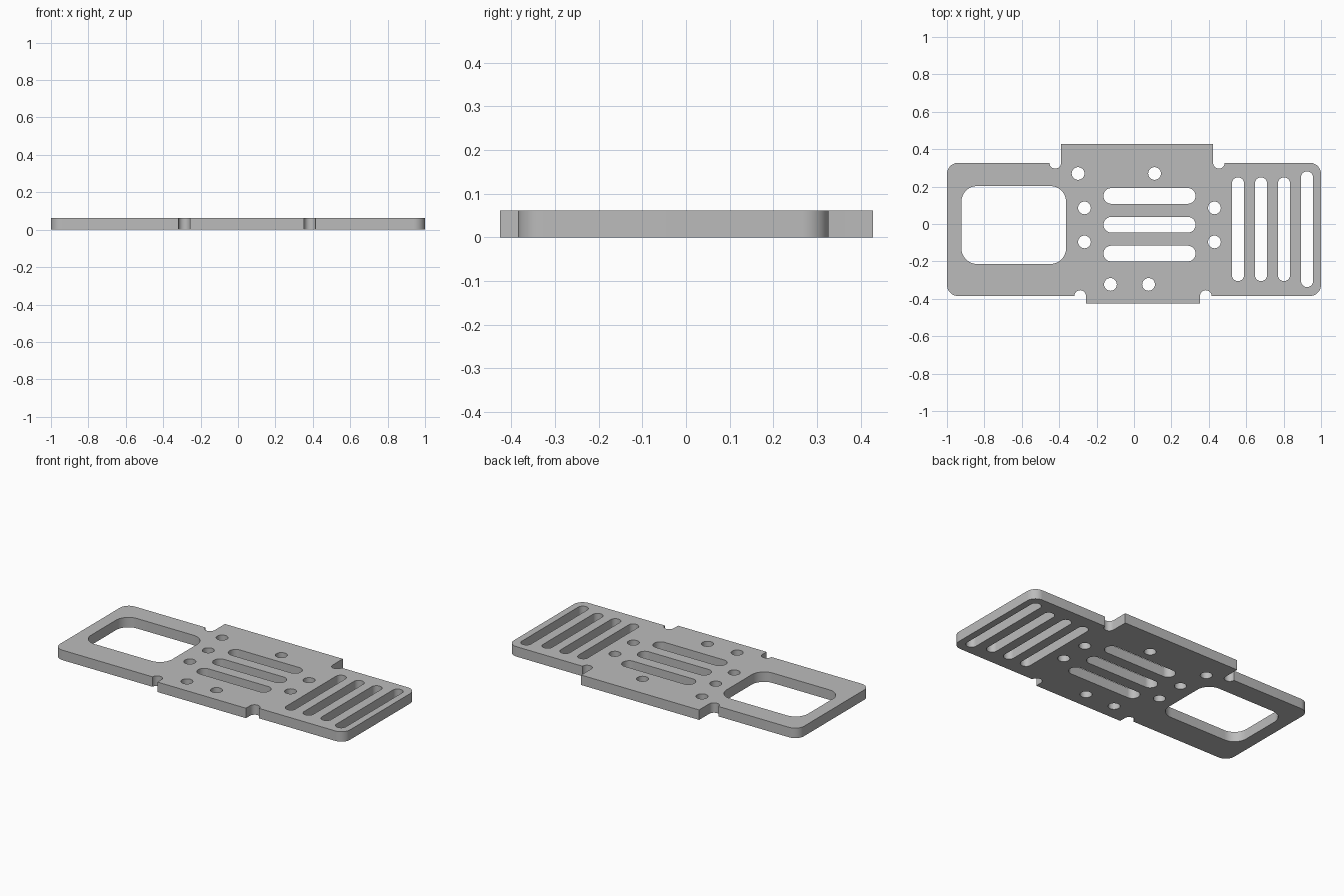
import bpy
import bmesh
from math import cos, sin, radians

cube = bpy.data.objects.get("Cube")
if cube:
    bpy.data.objects.remove(cube, do_unlink=True)

THICK = 0.062
BACK, FRONT = 0.327, -0.385      # long edges of the plate
CORNER, NOTCH = 0.06, 0.031      # corner and relief radii


def arc(cx, cy, r, start, end, steps=12):
    angles = [radians(start + (end - start) * i / steps) for i in range(steps + 1)]
    return [(cx + r * cos(a), cy + r * sin(a)) for a in angles]


def rounded_rect(x0, x1, y0, y1, r):
    corners = [(x1 - r, y1 - r), (x0 + r, y1 - r), (x0 + r, y0 + r), (x1 - r, y0 + r)]
    pts = []
    for i, (cx, cy) in enumerate(corners):
        pts += arc(cx, cy, r, 90 * i, 90 * i + 90)
    return pts


def circle(cx, cy, r):
    return arc(cx, cy, r, 0, 360, 32)[:-1]


# Outer outline: rounded plate, stepped tabs and round relief notches
c = CORNER
outline = arc(-1 + c, FRONT + c, c, 180, 270)
outline += arc(-0.288, FRONT, NOTCH, 180, 0)
outline += [(-0.257, -0.426), (0.353, -0.426)]
outline += arc(0.384, FRONT, NOTCH, 180, 0)
outline += arc(1 - c, FRONT + c, c, 270, 360)
outline += arc(1 - c, BACK - c, c, 0, 90)
outline += arc(0.454, BACK, NOTCH, 0, -180)
outline += [(0.423, 0.428), (-0.39, 0.428)]
outline += arc(-0.421, BACK, NOTCH, 0, -180)
outline += arc(-1 + c, BACK - c, c, 90, 180)
loops = [outline]

# Large window
loops.append(rounded_rect(-0.923, -0.363, -0.214, 0.203, 0.085))

# Horizontal slots in the middle
for y in (0.15, -0.004, -0.158):
    loops.append(rounded_rect(-0.163, 0.329, y - 0.042, y + 0.042, 0.0415))

# Upright slots at the end, the last one longer
for i in range(4):
    x = 0.556 + 0.123 * i
    extra = 0.032 if i == 3 else 0
    loops.append(rounded_rect(x - 0.032, x + 0.032, -0.305 - extra, 0.249 + extra, 0.0315))

# Screw holes
holes = [(-0.299, 0.27), (0.11, 0.27), (-0.126, -0.323), (0.078, -0.323)]
holes += [(x, y) for x in (-0.265, 0.43) for y in (0.086, -0.096)]
loops += [circle(x, y, 0.034) for x, y in holes]

# Filled and extruded profile
curve = bpy.data.curves.new("plate_profile", 'CURVE')
curve.dimensions = '2D'
curve.fill_mode = 'BOTH'
curve.extrude = THICK / 2
for pts in loops:
    spline = curve.splines.new('POLY')
    spline.points.add(len(pts) - 1)
    for p, (x, y) in zip(spline.points, pts):
        p.co = (x, y, 0, 1)
    spline.use_cyclic_u = True
profile = bpy.data.objects.new("plate_profile", curve)
bpy.context.collection.objects.link(profile)
bpy.context.view_layer.update()
graph = bpy.context.evaluated_depsgraph_get()
mesh = bpy.data.meshes.new_from_object(profile.evaluated_get(graph))
bpy.data.objects.remove(profile, do_unlink=True)

# Weld caps to walls and rest the plate on the ground
bm = bmesh.new()
bm.from_mesh(mesh)
bmesh.ops.remove_doubles(bm, verts=bm.verts, dist=0.0001)
bmesh.ops.translate(bm, verts=bm.verts, vec=(0, 0, THICK / 2))
bmesh.ops.recalc_face_normals(bm, faces=bm.faces)
bm.to_mesh(mesh)
bm.free()

# Plain grey material
grey = bpy.data.materials.new("plain grey")
grey.use_nodes = True
colour = (0.5, 0.5, 0.5, 1)
grey.diffuse_color = colour
grey.node_tree.nodes["Principled BSDF"].inputs["Base Color"].default_value = colour
mesh.materials.clear()
mesh.materials.append(grey)

plate = bpy.data.objects.new("mounting_plate", mesh)
bpy.context.collection.objects.link(plate)
bpy.ops.object.select_all(action='DESELECT')
plate.select_set(True)
bpy.context.view_layer.objects.active = plate
bpy.ops.object.shade_smooth_by_angle(angle=radians(30))
